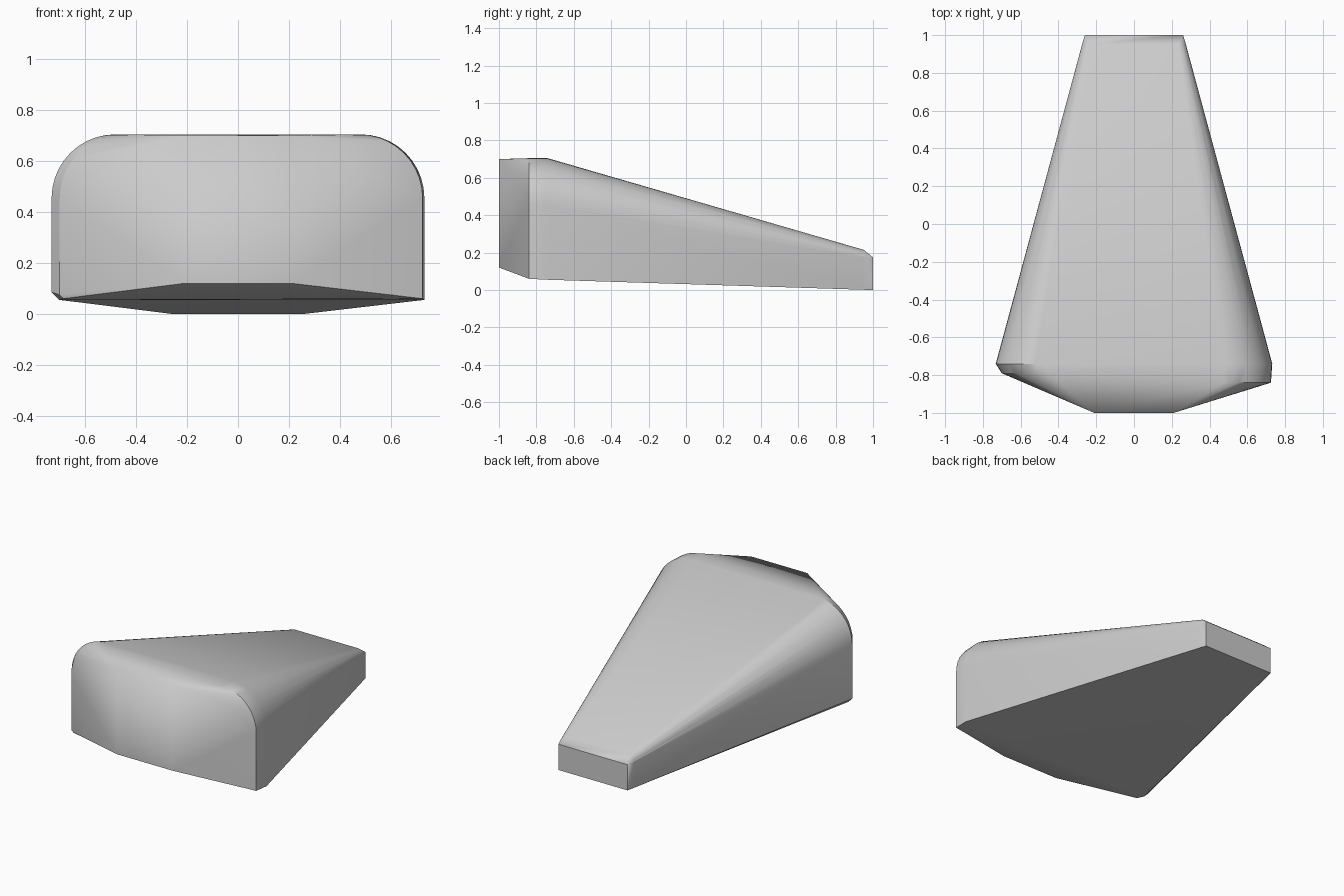
import bpy, bmesh, math

cube = bpy.data.objects.get("Cube")
if cube:
    bpy.data.objects.remove(cube)


def make_material(name, colour):
    mat = bpy.data.materials.new(name)
    mat.use_nodes = True
    mat.diffuse_color = colour
    mat.node_tree.nodes["Principled BSDF"].inputs["Base Color"].default_value = colour
    return mat


def half_section(side, y, width, top, bottom, radius, chamfer=0.0, steps=10):
    """One side of an arched cross-section: low edge, then a rounded shoulder."""
    points = [(side * (width - chamfer), y, bottom), (side * width, y, bottom + chamfer)]
    for i in range(steps + 1 if radius else 1):
        a = math.pi / 2 * i / steps
        points.append((side * (width - radius + radius * math.cos(a)), y,
                       top - radius + radius * math.sin(a)))
    return points


# Shell: nose plate, wide shoulders and a tapering tail, wrapped in one convex skin
points = []
for side, shoulder_y, shoulder_w, chamfer in ((1, -0.84, 0.725, 0.0), (-1, -0.79, 0.70, 0.015)):
    points += half_section(side, -1.0, 0.21, 0.70, 0.12, 0.0)
    points += half_section(side, shoulder_y, shoulder_w, 0.705, 0.06, 0.25, chamfer)
    points += half_section(side, -0.74, 0.732, 0.705, 0.055, 0.25, chamfer * 2)
    points += half_section(side, 0.95, 0.275, 0.215, 0.003, 0.04, 0.01)
    points += half_section(side, 1.0, 0.26, 0.175, 0.0, 0.0)

bm = bmesh.new()
for p in points:
    bm.verts.new(p)
bmesh.ops.remove_doubles(bm, verts=bm.verts[:], dist=0.0005)
hull = bmesh.ops.convex_hull(bm, input=bm.verts[:], use_existing_faces=False)
loose = {v for v in hull["geom_interior"] + hull["geom_unused"] if isinstance(v, bmesh.types.BMVert)}
bmesh.ops.delete(bm, geom=list(loose), context="VERTS")
bmesh.ops.dissolve_limit(bm, angle_limit=math.radians(0.5), verts=bm.verts[:], edges=bm.edges[:])
bmesh.ops.recalc_face_normals(bm, faces=bm.faces[:])

mesh = bpy.data.meshes.new("wedge_shell")
bm.to_mesh(mesh)
bm.free()
shell = bpy.data.objects.new("wedge_shell", mesh)
bpy.context.collection.objects.link(shell)
mesh.materials.append(make_material("light grey", (0.6, 0.6, 0.6, 1.0)))

# Soft shoulders, crisp corners
bpy.context.view_layer.objects.active = shell
shell.select_set(True)
bpy.ops.object.shade_smooth_by_angle(angle=math.radians(25))
